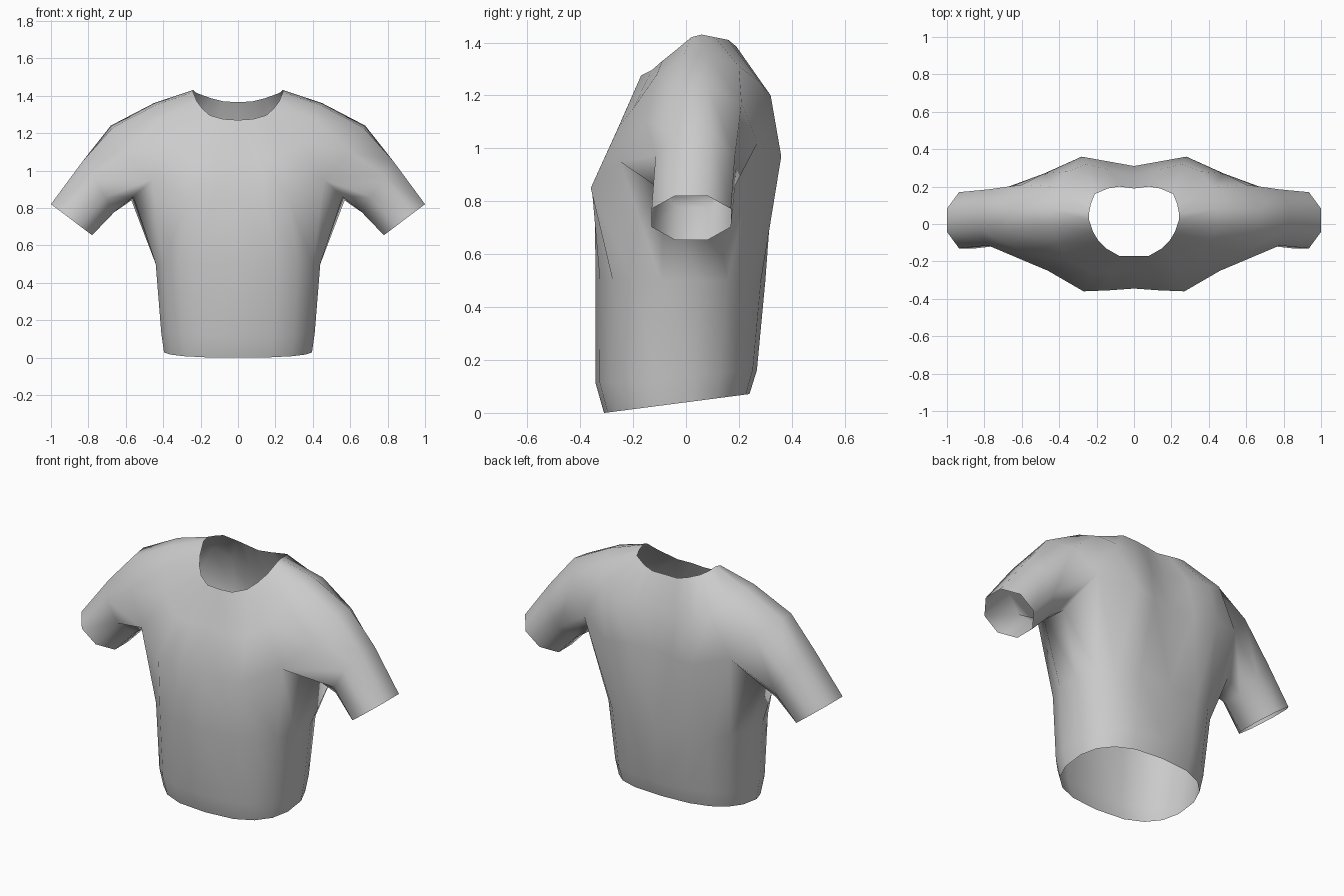
import bpy, bmesh, math

if "Cube" in bpy.data.objects:
    bpy.data.objects.remove(bpy.data.objects["Cube"])

grey = bpy.data.materials.new("grey_cloth")
grey.diffuse_color = (0.6, 0.6, 0.6, 1)
grey.use_nodes = True
grey.node_tree.nodes["Principled BSDF"].inputs["Base Color"].default_value = grey.diffuse_color

bm = bmesh.new()


def ring(points):
    return [bm.verts.new(p) for p in points]


def bridge(a, b, closed=False):
    n = len(a)
    for i in range(n if closed else n - 1):
        j = (i + 1) % n
        bm.faces.new((a[i], a[j], b[j], b[i]))


# Half rings run from front centre over the shoulder to back centre
# Neckline
neck = ring([(0, -.17, 1.27), (.08, -.17, 1.275), (.15, -.13, 1.295), (.19, -.09, 1.33),
             (.22, -.04, 1.37), (.24, .02, 1.42), (.24, .06, 1.43), (.23, .11, 1.42),
             (.21, .16, 1.41), (.14, .19, 1.385), (.08, .20, 1.37), (0, .19, 1.365)])
# Yoke
yoke = ring([(0, -.255, 1.07), (.12, -.26, 1.07), (.23, -.255, 1.08), (.33, -.20, 1.15),
             (.40, -.11, 1.28), (.44, -.01, 1.35), (.45, .08, 1.36), (.42, .20, 1.31),
             (.36, .28, 1.25), (.26, .32, 1.20), (.13, .29, 1.20), (0, .265, 1.20)])
# Chest and shoulder, where the body and sleeve separate
chest = ring([(0, -.345, .84), (.14, -.355, .84), (.27, -.36, .85), (.46, -.25, .95),
              (.60, -.15, 1.10), (.67, -.03, 1.23), (.68, .08, 1.24), (.60, .21, 1.17),
              (.48, .27, 1.02), (.28, .36, .97), (.14, .335, .97), (0, .31, .97)])
underarm = ring([(.56, -.08, .86), (.57, .10, .84)])
bridge(neck, yoke)
bridge(yoke, chest)

# Body, lofted down from the chest to the tilted hem
upper = chest[:4] + underarm + chest[8:]
for width, front, back, z, slope in [(.445, -.342, .30, .50, 0),
                                     (.415, -.342, .268, .14, .08),
                                     (.40, -.31, .24, .04, .13)]:
    points = []
    for i in range(10):
        a = math.radians(-90 + 20 * i)
        x = 0 if i in (0, 9) else width * abs(math.cos(a)) ** .75
        s = math.copysign(abs(math.sin(a)) ** .85, math.sin(a))
        y = (front + back) / 2 + (back - front) / 2 * s
        points.append((x, y, z + slope * y))
    lower = ring(points)
    bridge(upper, lower)
    upper = lower

# Sleeve, lofted from the armhole to the open cuff
upper = chest[3:9] + [underarm[1], underarm[0]]
k = 1 / math.cos(math.radians(22.5))
for cx, cy, cz, ux, uz, depth in [(.745, .035, .915, .083, .138, .150),
                                  (.89, .02, .737, .11, .083, .150)]:
    points = []
    for i in range(8):
        a = math.radians(-112.5 + 45 * i)
        c, s = k * math.cos(a), k * math.sin(a)
        points.append((cx + ux * c, cy + depth * s, cz + uz * c))
    lower = ring(points)
    bridge(upper, lower, closed=True)
    upper = lower

bmesh.ops.recalc_face_normals(bm, faces=bm.faces)
# Keep the cloth facing outward
bm.faces.ensure_lookup_table()
if bm.faces[0].normal.y > 0:
    bmesh.ops.reverse_faces(bm, faces=bm.faces)
for f in bm.faces:
    f.smooth = True

mesh = bpy.data.meshes.new("shirt")
bm.to_mesh(mesh)
bm.free()
mesh.materials.append(grey)
shirt = bpy.data.objects.new("shirt", mesh)
bpy.context.collection.objects.link(shirt)

# Other half
mirror = shirt.modifiers.new("mirror", 'MIRROR')
mirror.use_axis[0] = True
mirror.merge_threshold = 0.001
